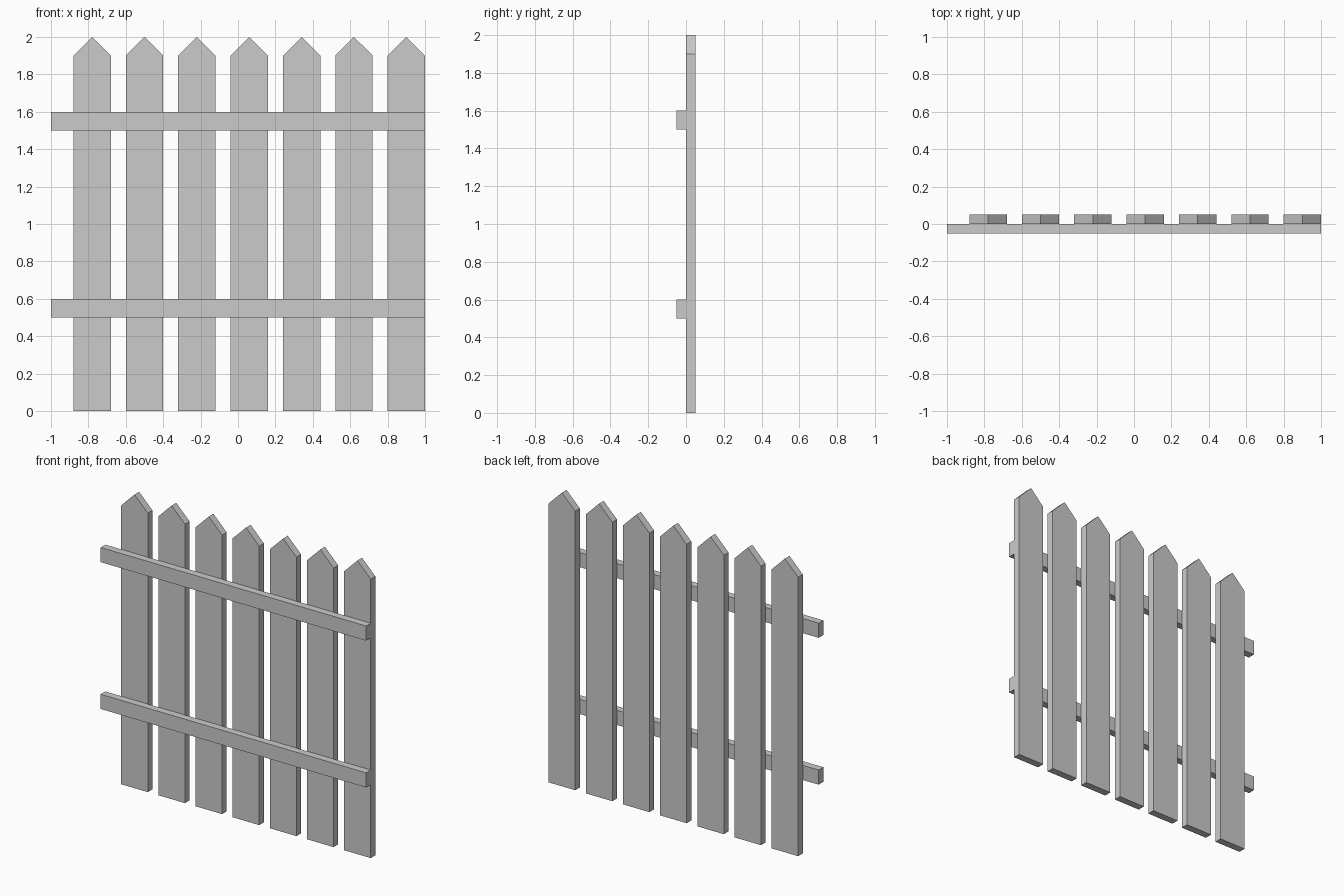
import bpy
import bmesh

if "Cube" in bpy.data.objects:
    bpy.data.objects.remove(bpy.data.objects["Cube"])


def extrude_profile(name, profile, y0, y1):
    """Solid made from an x-z outline, extruded from y0 to y1."""
    bm = bmesh.new()
    face = bm.faces.new([bm.verts.new((x, y0, z)) for x, z in profile])
    result = bmesh.ops.extrude_face_region(bm, geom=[face])
    verts = [v for v in result["geom"] if isinstance(v, bmesh.types.BMVert)]
    bmesh.ops.translate(bm, verts=verts, vec=(0, y1 - y0, 0))
    bmesh.ops.recalc_face_normals(bm, faces=bm.faces[:])
    mesh = bpy.data.meshes.new(name)
    bm.to_mesh(mesh)
    bm.free()
    obj = bpy.data.objects.new(name, mesh)
    bpy.context.collection.objects.link(obj)
    return obj


# Pointed pickets
WIDTH, DEPTH, PITCH = 0.2, 0.05, 0.28
half = WIDTH / 2
outline = [(-half, 0), (half, 0), (half, 1.9), (0, 2.0), (-half, 1.9)]
for i in range(7):
    picket = extrude_profile(f"picket_{i + 1}", outline, 0, DEPTH)
    picket.location.x = -0.78 + i * PITCH

# Horizontal rails on the front
for name, z in (("lower_rail", 0.5), ("upper_rail", 1.5)):
    extrude_profile(name, [(-1, z), (1, z), (1, z + 0.1), (-1, z + 0.1)], -DEPTH, 0)
